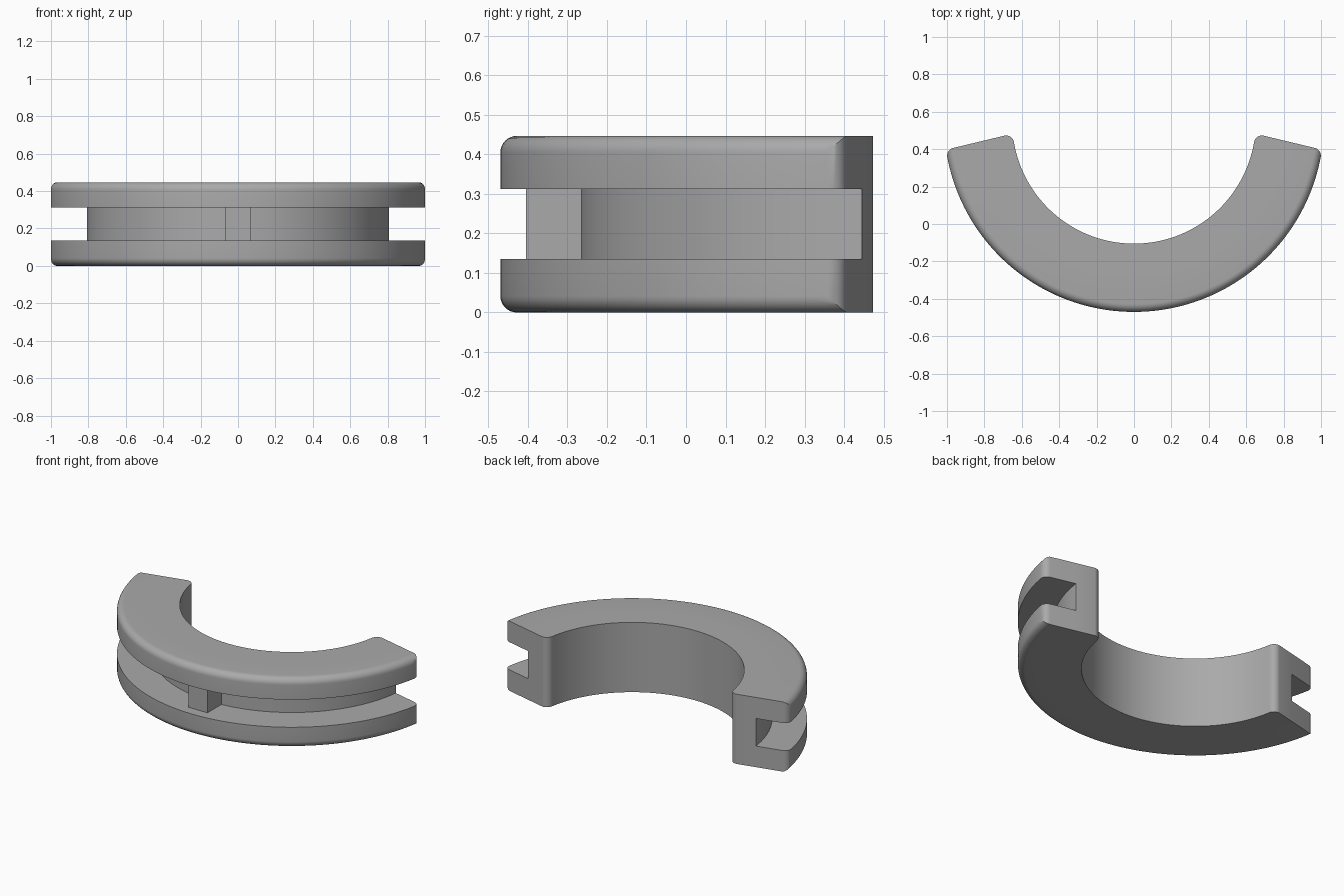
import bpy, bmesh
from math import sin, cos, acos, atan, sqrt, pi

cube = bpy.data.objects.get("Cube")
if cube:
    bpy.data.objects.remove(cube, do_unlink=True)

# Main dimensions: arc centre, radii, heights, fillet and slanted end plane
CY, R_OUT, R_IN, R_GROOVE = 0.546, 1.016, 0.651, 0.813
HEIGHT, GROOVE_LOW, GROOVE_HIGH = 0.447, 0.135, 0.312
FILLET, END_DIST = 0.042, 0.09
END_NORMAL = pi / 2 - atan(0.24)
STEPS, SEGMENTS = 8, 96

grey = bpy.data.materials.new("plain grey")
grey.use_nodes = True
colour = (0.4, 0.4, 0.4, 1)
grey.diffuse_color = colour
grey.node_tree.nodes["Principled BSDF"].inputs["Base Color"].default_value = colour


def finish(bm, name):
    bmesh.ops.recalc_face_normals(bm, faces=bm.faces)
    mesh = bpy.data.meshes.new(name)
    bm.to_mesh(mesh)
    bm.free()
    mesh.materials.append(grey)
    obj = bpy.data.objects.new(name, mesh)
    bpy.context.collection.objects.link(obj)
    return obj


def end_angle(r):
    """Angle where the end of the arc lies at radius r, with rounded corners."""
    for d, outer in ((R_IN + FILLET, False), (R_OUT - FILLET, True)):
        tangent = sqrt(d * d + FILLET ** 2 + 2 * FILLET * (END_DIST - FILLET))
        if (r > tangent) if outer else (r < tangent):
            c = (r * r + d * d - FILLET ** 2) / (2 * r * d)
            return END_NORMAL - acos((END_DIST - FILLET) / d) + acos(min(1, c))
    return END_NORMAL - acos(END_DIST / r)


# Cross-section: matching radii on the top, groove and bottom edges
quarter = [i / STEPS * pi / 2 for i in range(STEPS + 1)]
inner = [(R_IN + FILLET * (1 - cos(a)), HEIGHT) for a in quarter]
outer = [(R_OUT - FILLET + FILLET * sin(a), HEIGHT - FILLET + FILLET * cos(a))
         for a in quarter]
top = inner + [(R_GROOVE, HEIGHT)] + outer
g = len(inner)
bottom = [(r, HEIGHT - z) for r, z in top]
ceiling = [(r, GROOVE_HIGH) for r, z in top[g:]]
floor = [(r, GROOVE_LOW) for r, z in top[g:]]

# Sweep the section around the arc
bm = bmesh.new()


def sweep(points):
    rows = []
    for r, z in points:
        half = pi / 2 + end_angle(r)
        angles = [-pi / 2 + half * (2 * i / SEGMENTS - 1) for i in range(SEGMENTS + 1)]
        rows.append([bm.verts.new((r * cos(a), CY + r * sin(a), z)) for a in angles])
    return rows


T, B, C, F = sweep(top), sweep(bottom), sweep(ceiling), sweep(floor)
loop = T + C[::-1] + F + B[::-1]
for a, b in zip(loop, loop[1:] + loop[:1]):
    for i in range(SEGMENTS):
        bm.faces.new((a[i], a[i + 1], b[i + 1], b[i]))

# Close both slanted ends
for e in (0, SEGMENTS):
    for i in range(g - 1):
        bm.faces.new((T[i][e], T[i + 1][e], B[i + 1][e], B[i][e]))
    bm.faces.new([row[e] for row in (T[g - 1], T[g], C[0], F[0], B[g], B[g - 1])])
    for i in range(len(C) - 1):
        bm.faces.new((T[g + i][e], T[g + i + 1][e], C[i + 1][e], C[i][e]))
        bm.faces.new((F[i][e], F[i + 1][e], B[g + i + 1][e], B[g + i][e]))

body = finish(bm, "grooved_half_ring")
bpy.ops.object.select_all(action="DESELECT")
body.select_set(True)
bpy.context.view_layer.objects.active = body
bpy.ops.object.shade_smooth_by_angle(angle=pi / 6)

# Stop block in the middle of the groove
bm = bmesh.new()
bmesh.ops.create_cube(bm, size=1)
bmesh.ops.scale(bm, vec=(0.134, 0.155, GROOVE_HIGH - GROOVE_LOW), verts=bm.verts)
bmesh.ops.translate(bm, vec=(0, -0.3275, (GROOVE_LOW + GROOVE_HIGH) / 2), verts=bm.verts)
finish(bm, "groove_stop_block")
